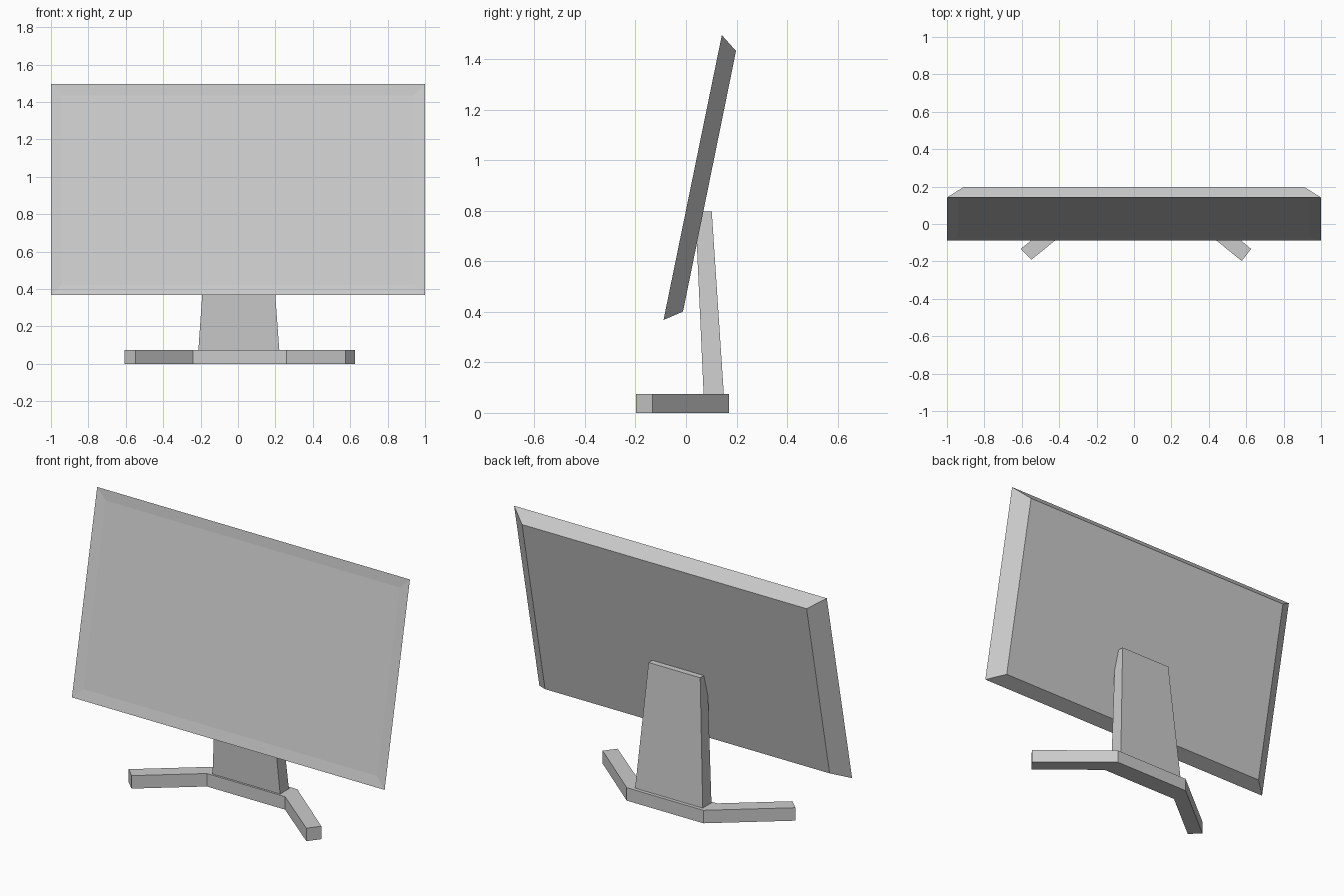
import bpy, bmesh

if "Cube" in bpy.data.objects:
    bpy.data.objects.remove(bpy.data.objects["Cube"])


def make_object(name, bm):
    bmesh.ops.recalc_face_normals(bm, faces=bm.faces)
    mesh = bpy.data.meshes.new(name)
    bm.to_mesh(mesh)
    bm.free()
    obj = bpy.data.objects.new(name, mesh)
    bpy.context.collection.objects.link(obj)
    return obj


def loft(ring_a, ring_b):
    """Closed solid between two matching rings; returns the bmesh and first cap."""
    bm = bmesh.new()
    a = [bm.verts.new(p) for p in ring_a]
    b = [bm.verts.new(p) for p in ring_b]
    cap = bm.faces.new(a)
    bm.faces.new(b[::-1])
    n = len(a)
    for i in range(n):
        j = (i + 1) % n
        bm.faces.new((a[i], b[i], b[j], a[j]))
    bmesh.ops.recalc_face_normals(bm, faces=bm.faces)
    return bm, cap


def rect_yz(half_x, bottom, top):
    """Tilted rectangle from its bottom and top (y, z) positions."""
    return [(-half_x, *bottom), (half_x, *bottom), (half_x, *top), (-half_x, *top)]


def rect_xy(x0, x1, y0, y1, z):
    return [(x0, y0, z), (x1, y0, z), (x1, y1, z), (x0, y1, z)]


# Tilted display housing, tapering to the back, with a slightly recessed screen
bm, front = loft(rect_yz(1.0, (-0.089, 0.368), (0.142, 1.496)),
                 rect_yz(0.91, (-0.012, 0.401), (0.198, 1.433)))
bmesh.ops.inset_region(bm, faces=[front], thickness=0.06, use_even_offset=True)
bmesh.ops.translate(bm, verts=front.verts, vec=front.normal * -0.005)
make_object("display_panel", bm)

# Tapered neck, its upper front buried in the housing
bm, _ = loft(rect_xy(-0.212, 0.221, 0.07, 0.15, 0.07),
             rect_xy(-0.162, 0.168, 0.037, 0.102, 0.797))
make_object("stand_neck", bm)

# Base bar with two splayed feet
outline = [(-0.24, 0.058), (0.26, 0.058), (0.576, -0.198), (0.626, -0.133),
           (0.26, 0.17), (-0.23, 0.17), (-0.606, -0.133), (-0.548, -0.19)]
bm, _ = loft([(x, y, 0.0) for x, y in outline],
             [(x, y, 0.075) for x, y in outline])
make_object("stand_base", bm)
